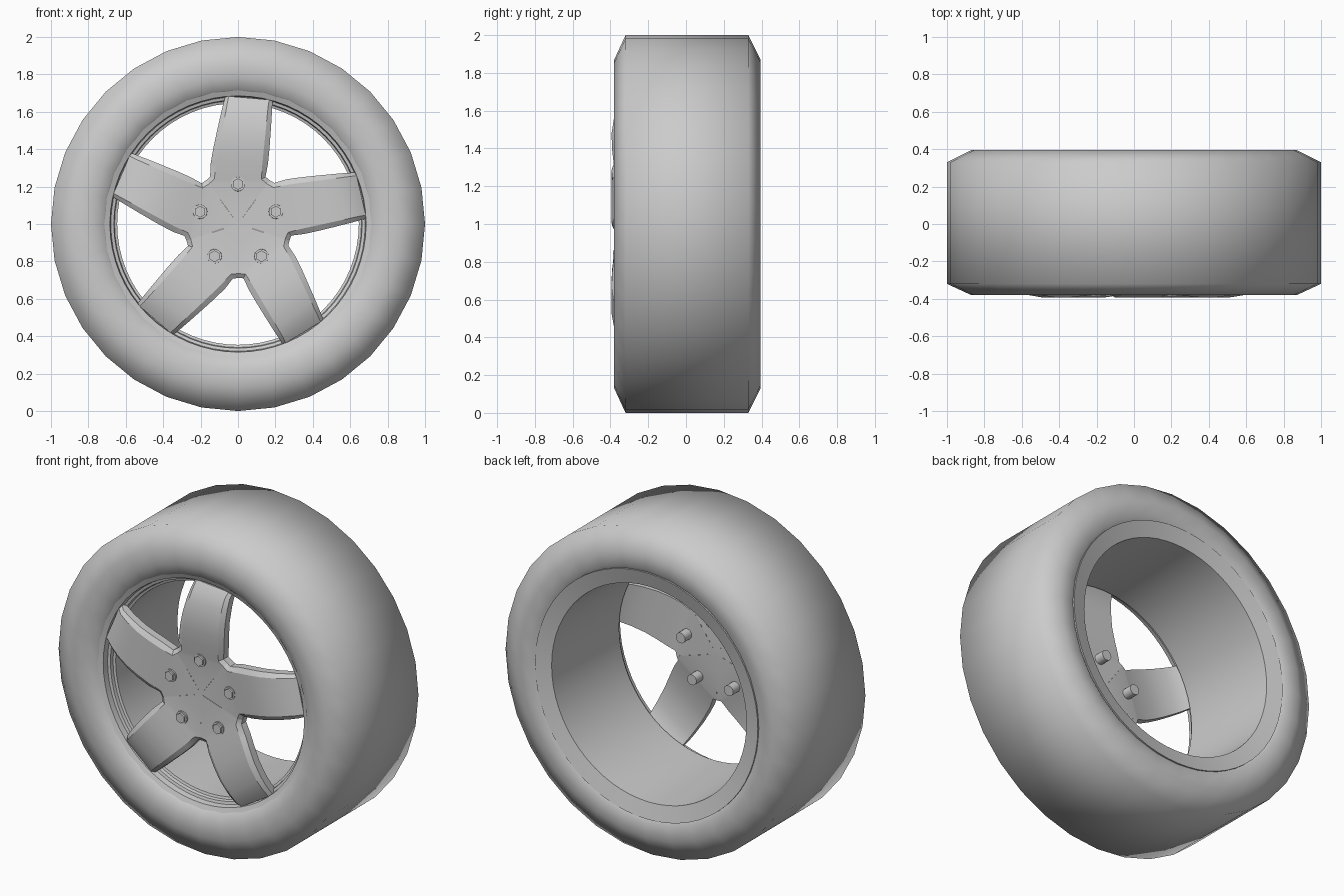
import bpy
import bmesh
from math import sin, cos, pi, radians, sqrt
from mathutils import Matrix, Vector

if "Cube" in bpy.data.objects:
    bpy.data.objects.remove(bpy.data.objects["Cube"])

GREY = (0.6, 0.6, 0.6, 1)
grey = bpy.data.materials.new("light_grey")
grey.use_nodes = True
grey.diffuse_color = GREY
grey.node_tree.nodes["Principled BSDF"].inputs["Base Color"].default_value = GREY

AXLE = Vector((0, 0, 1))


def finish(bm, name, angle=None):
    """Turn a bmesh centred on the axle into a shaded object."""
    bmesh.ops.remove_doubles(bm, verts=bm.verts, dist=0.0005)
    bmesh.ops.recalc_face_normals(bm, faces=bm.faces)
    bmesh.ops.translate(bm, verts=bm.verts, vec=AXLE)
    mesh = bpy.data.meshes.new(name)
    bm.to_mesh(mesh)
    bm.free()
    mesh.materials.append(grey)
    obj = bpy.data.objects.new(name, mesh)
    bpy.context.collection.objects.link(obj)
    bpy.ops.object.select_all(action="DESELECT")
    obj.select_set(True)
    bpy.context.view_layer.objects.active = obj
    if angle is None:
        bpy.ops.object.shade_smooth()
    else:
        bpy.ops.object.shade_smooth_by_angle(angle=radians(angle))
    return obj


def lathe(name, profile, segments, angle=None):
    """Revolve a closed (radius, depth) profile around the axle."""
    bm = bmesh.new()
    rings = [[bm.verts.new((r * sin(2 * pi * s / segments), y, r * cos(2 * pi * s / segments)))
              for r, y in profile] for s in range(segments)]
    n = len(profile)
    for s in range(segments):
        a, b = rings[s - 1], rings[s]
        for i in range(n):
            bm.faces.new((a[i - 1], a[i], b[i], b[i - 1]))
    return finish(bm, name, angle)


# Tyre
lathe("tyre", [(0.70, -0.33), (0.72, -0.353), (0.78, -0.377), (0.87, -0.38), (1, -0.32),
               (1, 0.33), (0.87, 0.395), (0.78, 0.388), (0.72, 0.35), (0.70, 0.30)], 32)

# Rim barrel with stepped front lip and flared back flange
lathe("rim", [(0.725, -0.352), (0.685, -0.335), (0.68, -0.30), (0.664, -0.295),
              (0.66, -0.275), (0.646, -0.27), (0.646, -0.2), (0.665, 0.36),
              (0.76, 0.386), (0.76, 0.34), (0.71, 0.30), (0.71, -0.33)], 64, 30)

# Spoke sections: height, left, right, front depth, bevel widening, bevel rise
SECTIONS = [
    (0, 0, 0, -0.36, 0, 0),
    (0.097, -0.07, 0.07, -0.361, 0, 0),
    (0.214, -0.156, 0.156, -0.366, 0.014, 0.02),
    (0.24, -0.127, 0.125, -0.37, 0.022, 0.012),
    (0.32, -0.117, 0.130, -0.383, 0.03, 0),
    (0.40, -0.103, 0.138, -0.392, 0.03, 0),
    (0.48, -0.088, 0.146, -0.394, 0.028, 0),
    (0.57, -0.071, 0.155, -0.38, 0.025, 0),
    (0.63, -0.06, 0.161, -0.36, 0.022, 0),
    (0.685, -0.05, 0.167, -0.332, 0.018, 0),
]


def spoke_section(bm, turn, v, left, right, y, wide, rise):
    points = [(left - wide, y + 0.065, v + rise), (left - wide, y + 0.018, v + rise),
              (left, y, v), (right, y, v),
              (right + wide, y + 0.018, v + rise), (right + wide, y + 0.065, v + rise)]
    if v == SECTIONS[-1][0]:
        # the tip follows the round rim
        points = [(x, d, sqrt(v * v - x * x)) for x, d, _ in points]
    return [bm.verts.new(turn @ Vector(p)) for p in points]


# Five spokes and their shares of the hub
bm = bmesh.new()
for k in range(5):
    turn = Matrix.Rotation(2 * pi * k / 5, 3, "Y")
    loops = [spoke_section(bm, turn, *s) for s in SECTIONS]
    for j in range(len(loops) - 1):
        a, b = loops[j], loops[j + 1]
        sides = range(6) if j >= 2 else (2, 5)
        for i in sides:
            m = (i + 1) % 6
            bm.faces.new((a[i], a[m], b[m], b[i]))
    bm.faces.new(loops[-1])
bmesh.ops.dissolve_degenerate(bm, dist=0.0005, edges=bm.edges)
finish(bm, "spokes_and_hub", 30)


def cylinder(bm, sides, radius, front, back, tip, x, z):
    """Round or hexagonal peg along the axle direction."""
    place = Matrix.Translation((x, (front + back) / 2, z)) @ Matrix.Rotation(pi / 2, 4, "X")
    bmesh.ops.create_cone(bm, cap_ends=True, segments=sides, radius1=radius, radius2=tip,
                          depth=back - front, matrix=place)


# Wheel bolts: collar, hex head and rear stud
for k in range(5):
    x, z = 0.213 * sin(2 * pi * k / 5), 0.213 * cos(2 * pi * k / 5)
    bm = bmesh.new()
    cylinder(bm, 20, 0.04, -0.374, -0.34, 0.038, x, z)
    cylinder(bm, 6, 0.031, -0.386, -0.36, 0.031, x, z)
    cylinder(bm, 16, 0.032, -0.33, -0.235, 0.032, x, z)
    finish(bm, "wheel_bolt_%d" % (k + 1), 30)
